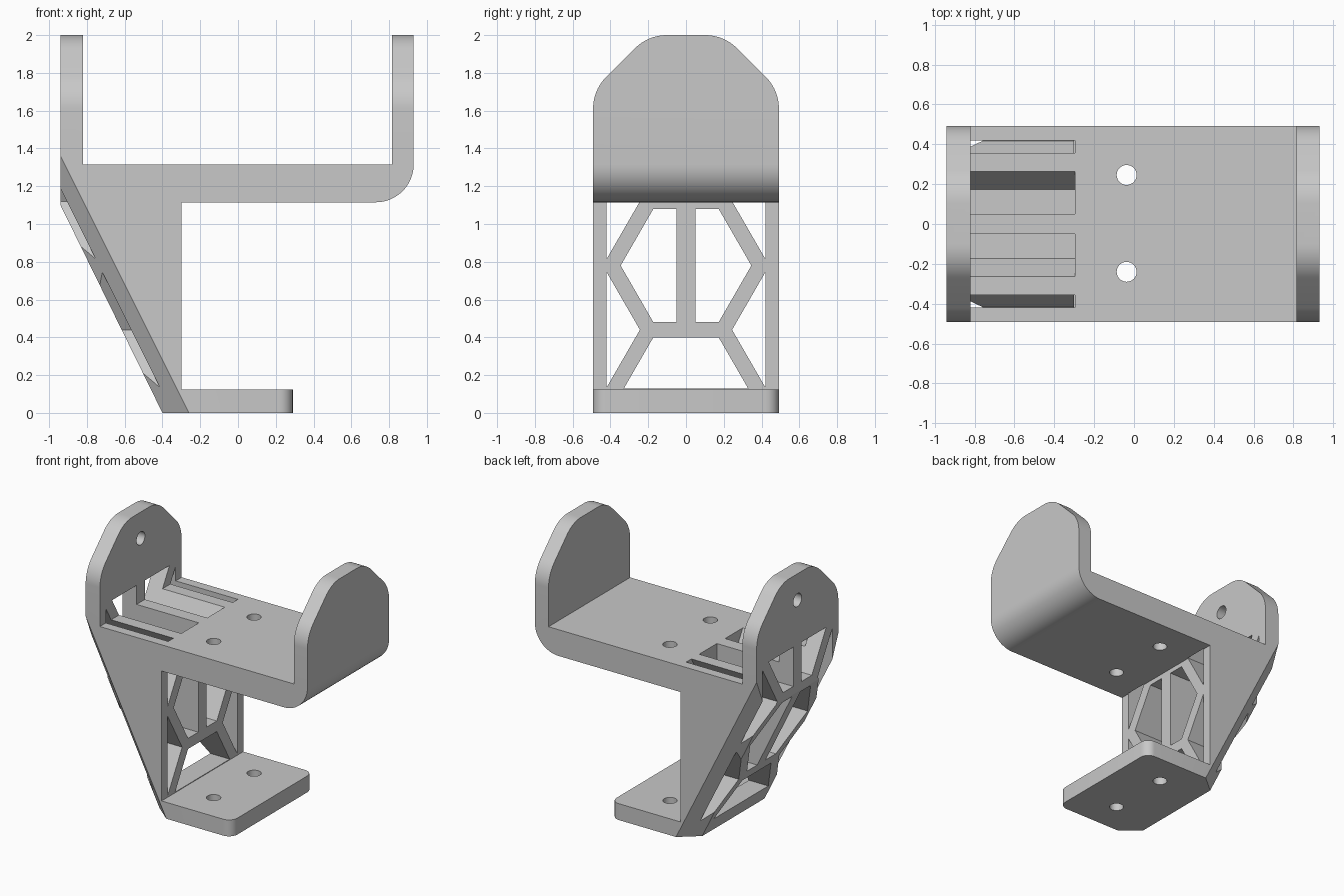
import bpy, bmesh, math
from mathutils import Vector, Matrix

cube = bpy.data.objects.get("Cube")
if cube:
    bpy.data.objects.remove(cube)

HALF = 0.492      # half depth of the bracket
grey = bpy.data.materials.new("light_grey")
grey.use_nodes = True
grey.diffuse_color = (0.58, 0.58, 0.58, 1)
grey.node_tree.nodes["Principled BSDF"].inputs["Base Color"].default_value = (0.58, 0.58, 0.58, 1)


def rounded(corners, steps=12):
    """Corners are (u, v) or (u, v, radius); returns the outline with fillets."""
    out = []
    for i, c in enumerate(corners):
        p = Vector(c[:2])
        if len(c) == 2:
            out.append(p)
            continue
        a = (Vector(corners[i - 1][:2]) - p).normalized()
        b = (Vector(corners[(i + 1) % len(corners)][:2]) - p).normalized()
        half = a.angle(b) / 2
        centre = p + (a + b).normalized() * c[2] / math.sin(half)
        start = p + a * c[2] / math.tan(half) - centre
        sweep = start.angle_signed(p + b * c[2] / math.tan(half) - centre)
        for k in range(steps + 1):
            out.append(centre + Matrix.Rotation(-sweep * k / steps, 2) @ start)
    return out


def prism(outline, axis, lo, hi):
    """Extrude a flat outline along x, or along y, from lo to hi."""
    bm = bmesh.new()
    place = (lambda p: (lo, p[0], p[1])) if axis == "x" else (lambda p: (p[0], lo, p[1]))
    face = bm.faces.new([bm.verts.new(place(p)) for p in outline])
    new = bmesh.ops.extrude_face_region(bm, geom=[face])["geom"]
    step = Vector((hi - lo, 0, 0)) if axis == "x" else Vector((0, hi - lo, 0))
    bmesh.ops.translate(bm, vec=step, verts=[g for g in new if isinstance(g, bmesh.types.BMVert)])
    bmesh.ops.recalc_face_normals(bm, faces=bm.faces)
    return bm


def trim(bm, point, normal):
    """Remove everything on the normal's side of a plane and close the cut."""
    cut = bmesh.ops.bisect_plane(bm, geom=bm.verts[:] + bm.edges[:] + bm.faces[:],
                                 plane_co=point, plane_no=normal, clear_outer=True)["geom_cut"]
    edges = [e for e in cut if isinstance(e, bmesh.types.BMEdge) and e.is_boundary]
    if edges:
        bmesh.ops.edgeloop_fill(bm, edges=edges)
    bmesh.ops.recalc_face_normals(bm, faces=bm.faces)


def to_object(bm, name):
    mesh = bpy.data.meshes.new(name)
    bm.to_mesh(mesh)
    bm.free()
    mesh.materials.append(grey)
    obj = bpy.data.objects.new(name, mesh)
    bpy.context.collection.objects.link(obj)
    return obj


def combine(target, tool, operation):
    mod = target.modifiers.new(operation, "BOOLEAN")
    mod.operation, mod.solver, mod.object = operation, "EXACT", tool
    bpy.context.view_layer.objects.active = target
    bpy.ops.object.modifier_apply(modifier=mod.name)
    bpy.data.objects.remove(tool)


# Side profile: foot, wedge, deck and two upright ears
body = prism(rounded([(-0.94, 0), (0.29, 0), (0.29, 0.125), (-0.3, 0.125), (-0.3, 1.115),
                      (0.93, 1.115, 0.2), (0.93, 2), (0.815, 2), (0.815, 1.315),
                      (-0.82, 1.315), (-0.82, 2), (-0.94, 2)]), "y", -HALF, HALF)

# Rounded front corners of the foot
corners = [e for e in body.edges
           if all(abs(v.co.x - 0.29) < 0.001 for v in e.verts)
           and abs(e.verts[0].co.y - e.verts[1].co.y) < 0.001]
bmesh.ops.bevel(body, geom=corners, offset=0.07, segments=8, profile=0.5, affect="EDGES")

# Sloping back of the wedge with chamfered side edges
trim(body, (-0.4, 0, 0), (-1.1, 0, -0.54))
for s in (-1, 1):
    a, b, c = Vector((-0.94, s * HALF, 1.36)), Vector((-0.26, s * HALF, 0)), Vector((-0.4, s * 0.375, 0))
    n = (b - a).cross(c - a)
    trim(body, b, n if n.y * s > 0 else -n)
bracket = to_object(body, "bracket_body")

# Ear outline trims both uprights
ear = prism(rounded([(-HALF, -1), (HALF, -1), (HALF, 1.71, 0.24), (0.2, 2, 0.24),
                     (-0.2, 2, 0.24), (-HALF, 1.71, 0.24)]), "x", -2, 2)
combine(bracket, to_object(ear, "ear_outline_cutter"), "INTERSECT")


# Honeycomb lightening cells through the wedge
def cell(y, z, limits):
    points = [(y + 0.346 * math.cos(k * math.pi / 3), z + 0.346 * math.sin(k * math.pi / 3))
              for k in range(6)]
    bm = prism(points, "x", -2, -0.295)
    for point, normal in limits + [((0, 0, 0.13), (0, 0, -1)), ((0, 0, 1.46), (0, 0, 1))]:
        trim(bm, point, normal)
    combine(bracket, to_object(bm, "cell_cutter"), "DIFFERENCE")


cell(0, 0.1, [])
for s in (-1, 1):
    for z in (0.78, 1.46):      # split by the centre post
        cell(0, z, [((0, s * 0.05, 0), (0, -s, 0))])
    for z in (0.44, 1.12):      # stopped by the side walls
        cell(s * 0.59, z, [((0, s * 0.42, 0), (0, s, 0))])


# Bolt holes through deck and foot, pivot hole in the right ear
def drill(centre, rotation):
    bm = bmesh.new()
    bmesh.ops.create_cone(bm, cap_ends=True, segments=32, radius1=0.05, radius2=0.05, depth=1,
                          matrix=Matrix.Translation(centre) @ rotation)
    bmesh.ops.scale(bm, vec=(1, 1, 1), verts=bm.verts)
    combine(bracket, to_object(bm, "hole_cutter"), "DIFFERENCE")


for y in (-0.24, 0.246):
    for z in (0, 1.2):
        drill((-0.037, y, z), Matrix.Identity(4))
drill((-0.9, 0, 1.8), Matrix.Rotation(math.pi / 2, 4, "Y"))

# Smooth the fillets, keep the machined edges sharp
bpy.ops.object.select_all(action="DESELECT")
bracket.select_set(True)
bpy.context.view_layer.objects.active = bracket
bpy.ops.object.shade_smooth_by_angle(angle=math.radians(25))
